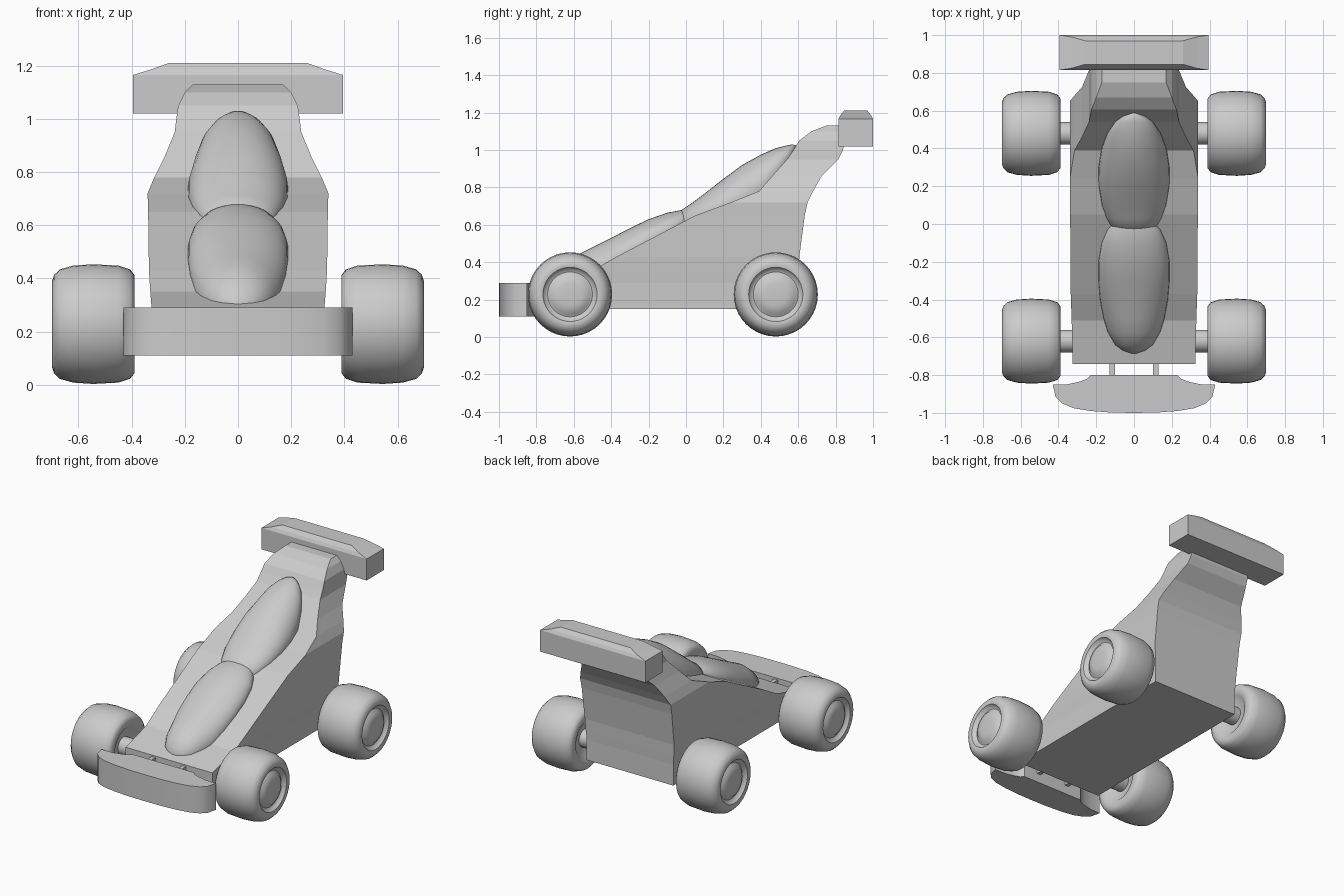
import bpy, bmesh, math
from math import sin, cos, pi

if "Cube" in bpy.data.objects:
    bpy.data.objects.remove(bpy.data.objects["Cube"], do_unlink=True)

grey = bpy.data.materials.new("light_grey")
grey.use_nodes = True
TONE = (0.6, 0.6, 0.6, 1)
grey.diffuse_color = TONE
grey.node_tree.nodes["Principled BSDF"].inputs["Base Color"].default_value = TONE


def loft(name, rings, smooth=None):
    """Skin a list of equal closed rings and cap both ends."""
    bm = bmesh.new()
    loops = [[bm.verts.new(p) for p in ring] for ring in rings]
    n = len(loops[0])
    for a, b in zip(loops, loops[1:]):
        for i in range(n):
            j = (i + 1) % n
            bm.faces.new((a[i], a[j], b[j], b[i]))
    bm.faces.new(loops[0][::-1])
    bm.faces.new(loops[-1])
    bmesh.ops.recalc_face_normals(bm, faces=bm.faces)
    mesh = bpy.data.meshes.new(name)
    bm.to_mesh(mesh)
    bm.free()
    mesh.materials.append(grey)
    obj = bpy.data.objects.new(name, mesh)
    bpy.context.collection.objects.link(obj)
    if smooth:
        bpy.ops.object.select_all(action='DESELECT')
        obj.select_set(True)
        bpy.context.view_layer.objects.active = obj
        bpy.ops.object.shade_smooth_by_angle(angle=math.radians(smooth))
    return obj


def rect(w, y0, y1, z):
    return [(-w, y0, z), (w, y0, z), (w, y1, z), (-w, y1, z)]


def lathe_x(name, profile, side, y, z, n=40):
    """Turn (x, radius) points about an axle line."""
    rings = [[(side * x, y + r * cos(2 * pi * i / n), z + r * sin(2 * pi * i / n))
              for i in range(n)] for x, r in profile]
    return loft(name, rings, 40)


# Body: half width, front y, rear y, height
body = [(.325, -.74, .60, .15), (.325, -.74, .60, .29), (.33, -.51, .603, .35),
        (.335, -.37, .606, .43), (.338, .05, .635, .65), (.34, .24, .65, .72),
        (.315, .39, .68, .78), (.275, .46, .725, .86), (.238, .54, .815, .95),
        (.232, .575, .84, 1.0), (.225, .605, .845, 1.05), (.2, .67, .845, 1.1),
        (.17, .75, .84, 1.13)]
loft("body", [rect(*row) for row in body])


# Canopy bulges: y, deck height, top height, half width
def bulge(name, stations, n=32):
    rings = [[(w * cos(2 * pi * i / n), y, deck + (top - deck) * sin(2 * pi * i / n))
              for i in range(n)] for y, deck, top, w in stations]
    loft(name, rings, 80)


bulge("front_canopy", [
    (-.685, .30, .31, .015), (-.67, .30, .345, .06), (-.64, .31, .39, .1), (-.57, .33, .445, .14),
    (-.5, .345, .48, .162), (-.4, .41, .53, .18), (-.3, .465, .582, .188),
    (-.2, .52, .63, .188), (-.1, .565, .665, .172), (-.03, .605, .678, .14),
    (.02, .63, .68, .09), (.05, .64, .66, .03)])
bulge("rear_canopy", [
    (-.06, .58, .6, .06), (-.03, .605, .675, .11), (.03, .635, .715, .145),
    (.1, .665, .768, .17), (.2, .7, .846, .187), (.3, .74, .92, .188),
    (.4, .79, .975, .172), (.48, .88, 1.01, .142), (.54, .95, 1.025, .1),
    (.57, .985, 1.03, .06), (.587, 1.01, 1.025, .01)])

# Rear wing: box with a stepped chamfered top
wing = [(.395, .815, 1, 1.02), (.395, .815, 1, 1.165),
        (.33, .825, .99, 1.185), (.26, .845, .97, 1.21)]
loft("rear_wing", [rect(*row) for row in wing])

# Front bumper: plan outline, mirrored and extruded
half = [(0, -1), (.12, -.998), (.23, -.99), (.32, -.975), (.38, -.95), (.415, -.915),
        (.43, -.85), (.36, -.85), (.29, -.835), (.25, -.82), (.23, -.8), (0, -.8)]
plan = half + [(-x, y) for x, y in half[-2:0:-1]]
loft("front_bumper", [[(x, y, z) for x, y in plan] for z in (.11, .29)], 35)

# Wheels, axles and bumper struts
tyre = [(.425, .01), (.425, .1), (.40, .13), (.39, .155), (.39, .185), (.405, .205),
        (.45, .22), (.545, .225), (.62, .22), (.67, .206), (.692, .185), (.70, .16),
        (.697, .145), (.678, .132), (.674, .12), (.678, .11), (.69, .098),
        (.697, .06), (.697, .01)]
for side, label in ((1, "left"), (-1, "right")):
    for y, end in ((-.62, "front"), (.48, "rear")):
        lathe_x(f"{end}_{label}_wheel", tyre, side, y, .228)
        lathe_x(f"{end}_{label}_axle", [(.2, .06), (.45, .06)], side, y, .228, 24)
    x = side * .115
    loft(f"{label}_bumper_strut", [[(x + a * .014, y, z) for a, z in
         ((-1, .17), (1, .17), (1, .28), (-1, .28))] for y in (-.82, -.72)])
